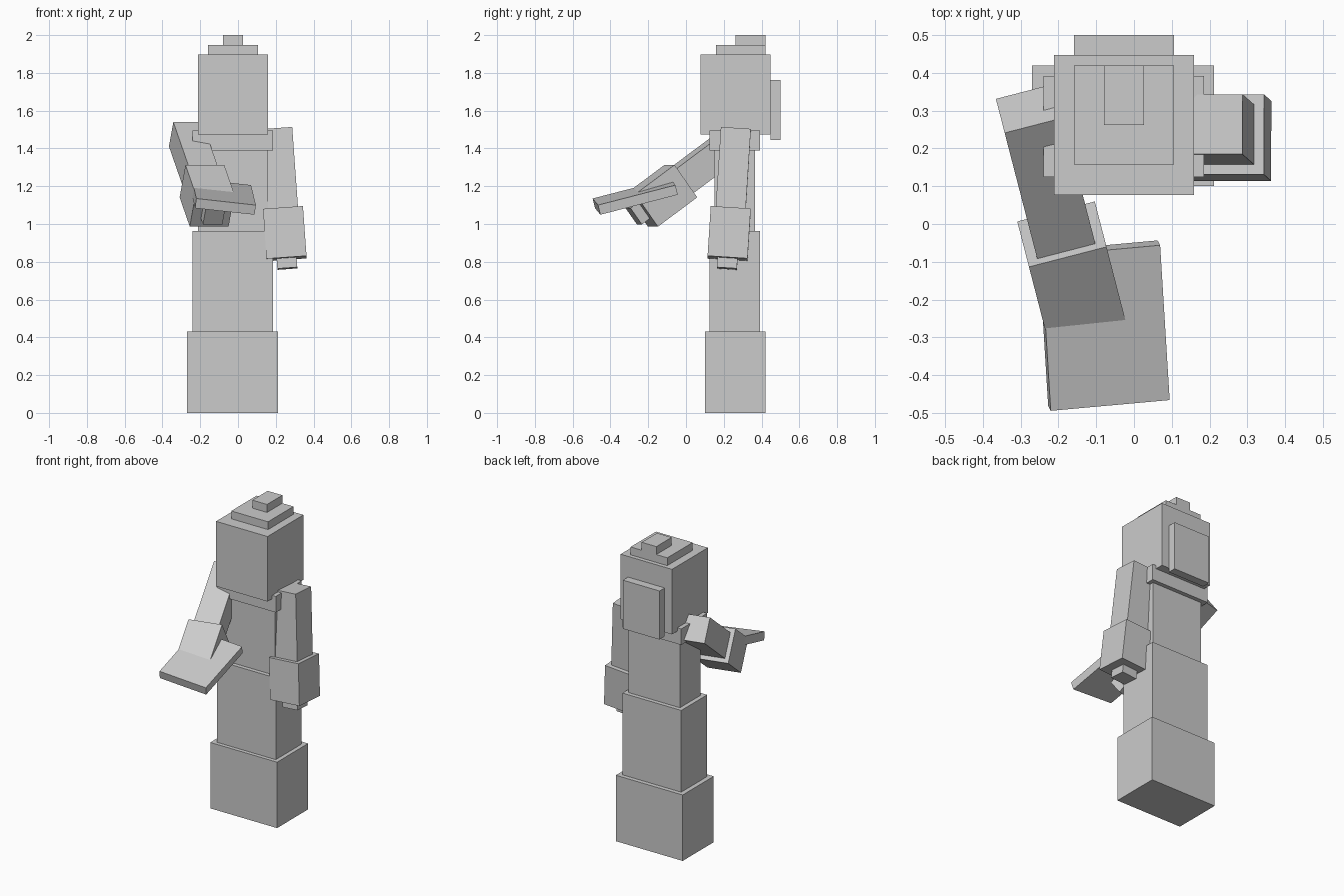
import bpy
import bmesh
from mathutils import Euler, Matrix, Vector

cube = bpy.data.objects.get("Cube")
if cube:
    bpy.data.objects.remove(cube, do_unlink=True)

# Single plain material
grey = bpy.data.materials.new("plain_grey")
grey.use_nodes = True
GREY = (0.6, 0.6, 0.6, 1)
grey.diffuse_color = GREY
grey.node_tree.nodes["Principled BSDF"].inputs["Base Color"].default_value = GREY

U = 0.0265  # modelling unit


def box(name, size, centre, matrix=Matrix.Identity(4)):
    bm = bmesh.new()
    bmesh.ops.create_cube(bm, size=1)
    bmesh.ops.scale(bm, vec=size, verts=bm.verts)
    bmesh.ops.translate(bm, vec=centre, verts=bm.verts)
    bm.transform(matrix)
    mesh = bpy.data.meshes.new(name)
    bm.to_mesh(mesh)
    bm.free()
    mesh.materials.append(grey)
    obj = bpy.data.objects.new(name, mesh)
    bpy.context.collection.objects.link(obj)
    return obj


def block(name, low, high):
    low, high = Vector(low), Vector(high)
    return box(name, high - low, (low + high) / 2)


def arm(side, shoulder, angles):
    # Sleeve, wide cuff and hand hang along local -z from the shoulder
    matrix = Matrix.Translation(shoulder) @ Euler(angles).to_matrix().to_4x4()
    top = 0
    for part, width, length in (("upper_arm", 6, 16), ("sleeve_cuff", 8, 10), ("hand", 4, 2)):
        size = Vector((width, width, length)) * U
        box(f"{side}_{part}", size, (0, 0, -(top + length / 2) * U), matrix)
        top += length


# Robe and torso
block("robe_hem", (-0.27, 0.10, 0), (0.212, 0.42, 0.43))
block("robe_skirt", (-0.24, 0.125, 0.43), (0.185, 0.392, 0.963))
block("torso", (-0.212, 0.152, 0.963), (0.159, 0.365, 1.48))
block("collar", (-0.24, 0.125, 1.39), (0.185, 0.392, 1.495))

# Head and stacked hair
block("head", (-0.212, 0.077, 1.473), (0.159, 0.447, 1.897))
block("hair_crown", (-0.159, 0.158, 1.897), (0.106, 0.42, 1.948))
block("hair_knot", (-0.08, 0.262, 1.948), (0.026, 0.42, 2.0))
block("hair_back", (-0.159, 0.447, 1.445), (0.106, 0.5, 1.762))

# Arms: left hangs, right reaches forward
arm("left", (0.208, 0.264, 1.503), (-0.064, -0.072, 0))
arm("right", (-0.277, 0.306, 1.475), (-0.946, 0, 0.253))

# Flat tray across the right hand
tray = Matrix.Translation((-0.079, -0.269, 1.145)) @ Euler((0.254, 0.11, 0.09)).to_matrix().to_4x4()
box("held_plate", Vector((12, 16, 2)) * U, (0, 0, 0), tray)
